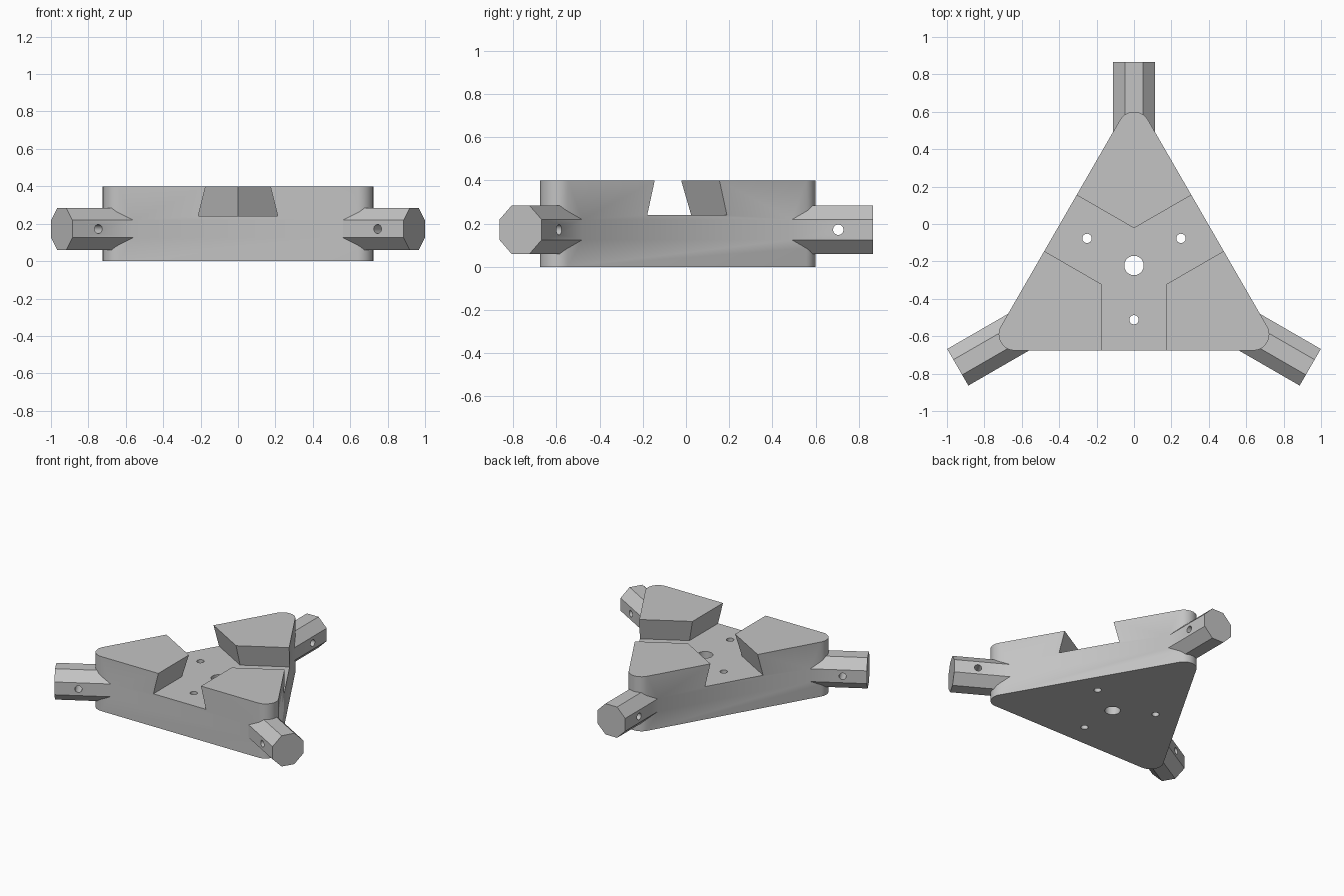
import bpy
import bmesh
import math
from mathutils import Matrix, Vector

if "Cube" in bpy.data.objects:
    bpy.data.objects.remove(bpy.data.objects["Cube"])

CY = -0.222                # y of the hub axis
HEIGHT = 0.40              # body height
INRADIUS = 0.454           # hub axis to flat side
FILLET = 0.086             # corner rounding
ARM_Z, ARM_FLAT, ARM_END = 0.172, 0.113, 1.088
ARM_ANGLES = [math.radians(a) for a in (90, 210, 330)]
SLOT_ANGLES = [math.radians(a) for a in (30, 150, 270)]

grey = bpy.data.materials.new("light grey")
grey.diffuse_color = (0.55, 0.55, 0.55, 1)
grey.use_nodes = True
grey.node_tree.nodes["Principled BSDF"].inputs["Base Color"].default_value = grey.diffuse_color


def polar(r, a):
    return Vector((r * math.cos(a), CY + r * math.sin(a)))


def to_object(name, bm):
    bmesh.ops.recalc_face_normals(bm, faces=bm.faces)
    mesh = bpy.data.meshes.new(name)
    bm.to_mesh(mesh)
    bm.free()
    mesh.materials.append(grey)
    obj = bpy.data.objects.new(name, mesh)
    bpy.context.collection.objects.link(obj)
    return obj


def loft(name, low, high, z0, z1):
    """Closed solid between two matching outlines."""
    bm = bmesh.new()
    a = [bm.verts.new((p.x, p.y, z0)) for p in low]
    b = [bm.verts.new((p.x, p.y, z1)) for p in high]
    n = len(a)
    bm.faces.new(a[::-1])
    bm.faces.new(b)
    for i in range(n):
        j = (i + 1) % n
        bm.faces.new((a[i], a[j], b[j], b[i]))
    return to_object(name, bm)


def rod(name, centre, axis, radius, length, sides, twist=0.0):
    """Regular prism along an axis."""
    bm = bmesh.new()
    turn = Vector(axis).to_track_quat('Z', 'Y').to_matrix().to_4x4()
    matrix = Matrix.Translation(centre) @ turn @ Matrix.Rotation(twist, 4, 'Z')
    bmesh.ops.create_cone(bm, cap_ends=True, segments=sides, radius1=radius,
                          radius2=radius, depth=length, matrix=matrix)
    return to_object(name, bm)


def combine(target, tool, operation):
    mod = target.modifiers.new(tool.name, 'BOOLEAN')
    mod.operation = operation
    mod.solver = 'EXACT'
    mod.object = tool
    bpy.context.view_layer.objects.active = target
    bpy.ops.object.modifier_apply(modifier=mod.name)
    bpy.data.objects.remove(tool, do_unlink=True)


# Rounded triangular body
outline = []
for a in ARM_ANGLES:
    c = polar(2 * (INRADIUS - FILLET), a)
    for i in range(17):
        t = a + math.radians(-60 + 120 * i / 16)
        outline.append(c + FILLET * Vector((math.cos(t), math.sin(t))))
body = loft("triangular_hub", outline, outline, 0, HEIGHT)


# Three dovetail channels meeting in the middle
def star(w):
    pts = []
    for a in SLOT_ANGLES:
        along = Vector((math.cos(a), math.sin(a)))
        side = Vector((-along.y, along.x))
        mouth = polar(0.6, a)
        pts += [mouth - w * side, mouth + w * side,
                polar(w / math.cos(math.radians(30)), a + math.radians(60))]
    return pts


combine(body, loft("channel_cutter", star(0.213), star(0.163), 0.24, 0.44), 'DIFFERENCE')

# Octagonal arms, each with a cross pin hole
for a in ARM_ANGLES:
    direction = Vector((math.cos(a), math.sin(a), 0))
    across = Vector((-direction.y, direction.x, 0))
    start = 0.62
    mid = polar((start + ARM_END) / 2, a).to_3d() + Vector((0, 0, ARM_Z))
    arm = rod("octagonal_arm", mid, direction, ARM_FLAT / math.cos(math.pi / 8),
              ARM_END - start, 8, math.pi / 8)
    combine(body, arm, 'UNION')
    pin = polar(0.927, a).to_3d() + Vector((0, 0, ARM_Z))
    combine(body, rod("pin_hole", pin, across, 0.024, 0.5, 24), 'DIFFERENCE')

# Centre bore and three mounting holes
holes = [(polar(0, 0), 0.052)] + [(polar(0.29, a), 0.025) for a in SLOT_ANGLES]
for p, r in holes:
    combine(body, rod("bore", (p.x, p.y, 0.15), (0, 0, 1), r, 0.6, 32), 'DIFFERENCE')

# Smooth rounded corners and holes, crisp edges elsewhere
bpy.ops.object.select_all(action='DESELECT')
body.select_set(True)
bpy.context.view_layer.objects.active = body
bpy.ops.object.shade_smooth_by_angle(angle=math.radians(30))
